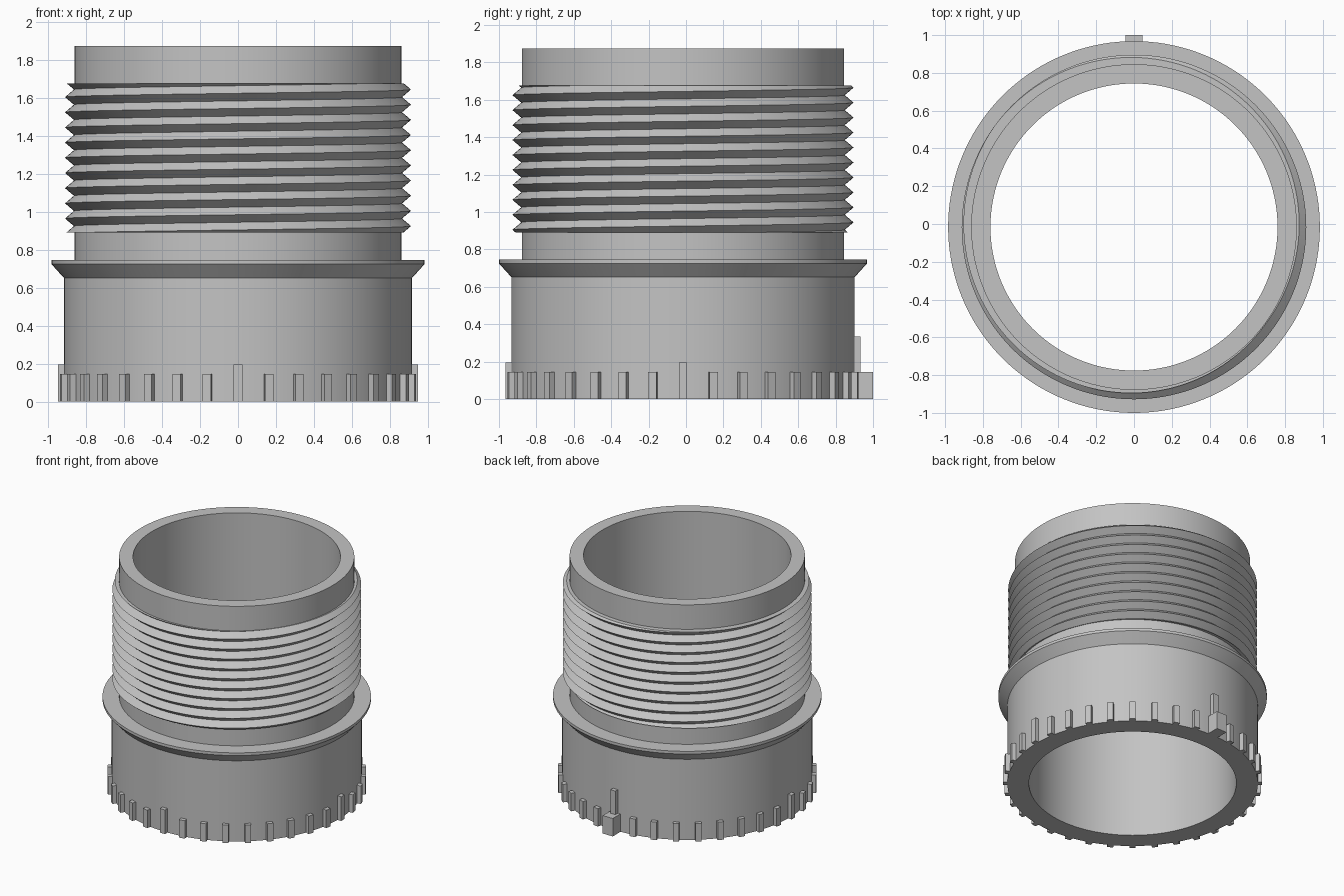
import bpy, bmesh, math
from mathutils import Matrix

cube = bpy.data.objects.get("Cube")
if cube:
    bpy.data.objects.remove(cube, do_unlink=True)

grey = bpy.data.materials.new("plain grey")
grey.use_nodes = True
colour = (0.55, 0.55, 0.55, 1)
grey.diffuse_color = colour
grey.node_tree.nodes["Principled BSDF"].inputs["Base Color"].default_value = colour

AXIS_Y = -0.016      # the ring axis sits forward because of the rear key
SEGMENTS = 144
BODY_R, NECK_R, BORE_R, FLANGE_R = 0.918, 0.862, 0.76, 0.984


def finish(name, bm, smooth=False):
    bmesh.ops.recalc_face_normals(bm, faces=bm.faces)
    mesh = bpy.data.meshes.new(name)
    bm.to_mesh(mesh)
    bm.free()
    mesh.materials.append(grey)
    obj = bpy.data.objects.new(name, mesh)
    obj.location.y = AXIS_Y
    bpy.context.collection.objects.link(obj)
    if smooth:
        bpy.ops.object.select_all(action="DESELECT")
        obj.select_set(True)
        bpy.context.view_layer.objects.active = obj
        bpy.ops.object.shade_smooth_by_angle(angle=math.radians(25))
    return obj


def lathe(name, profile):
    """Turn a closed (radius, height) outline around the axis."""
    bm = bmesh.new()
    rings = []
    for i in range(SEGMENTS):
        a = math.tau * i / SEGMENTS
        rings.append([bm.verts.new((r * math.cos(a), r * math.sin(a), z)) for r, z in profile])
    n = len(profile)
    for i in range(SEGMENTS):
        here, there = rings[i], rings[(i + 1) % SEGMENTS]
        for k in range(n):
            m = (k + 1) % n
            bm.faces.new((here[k], there[k], there[m], here[m]))
    return finish(name, bm, True)


def radial_box(bm, angle, inner, outer, width, height):
    """Add a box standing on the base and pointing outwards."""
    matrix = (Matrix.Rotation(angle, 4, "Z")
              @ Matrix.Translation(((inner + outer) / 2, 0, height / 2))
              @ Matrix.Diagonal((outer - inner, width, height, 1)))
    bmesh.ops.create_cube(bm, size=1, matrix=matrix)


# Hollow tube with base skirt, bevelled flange and neck
lathe("tube_body", [
    (BORE_R, 0), (BODY_R, 0), (BODY_R, 0.652), (FLANGE_R, 0.725),
    (FLANGE_R, 0.747), (NECK_R, 0.747), (NECK_R, 1.875), (BORE_R, 1.875)])

# Right-handed V thread, cut flat at both ends
PITCH, LOW, HIGH = 0.08, 0.89, 1.677
ROOT_R, CREST_R, CREST_Z = 0.865, 0.912, 0.925


def thread_radius(turn, z):
    phase = ((z - CREST_Z) / PITCH - turn) % 1
    return ROOT_R + (CREST_R - ROOT_R) * abs(1 - 2 * phase)


def thread_column(turn):
    """Crests and roots at one angle, with flat closing steps at the ends."""
    points = []
    for k in range(-6, 26):
        z = CREST_Z + PITCH * (turn + k / 2)
        r = ROOT_R if k % 2 else CREST_R
        for limit, over in ((LOW, LOW - z), (HIGH, z - HIGH)):
            if over > 0:
                z = limit
                r = thread_radius(turn, limit) if over <= PITCH / 2 else NECK_R - 0.004
        points.append((r, z))
    return points


bm = bmesh.new()
columns = []
for i in range(SEGMENTS + 1):
    a = math.tau * i / SEGMENTS
    columns.append([bm.verts.new((r * math.cos(a), r * math.sin(a), z))
                    for r, z in thread_column(i / SEGMENTS)])
for left, right in zip(columns, columns[1:]):
    for k in range(len(left) - 1):
        bm.faces.new((left[k], right[k], right[k + 1], left[k + 1]))
bmesh.ops.remove_doubles(bm, verts=bm.verts, dist=0.0002)
bmesh.ops.dissolve_degenerate(bm, edges=bm.edges, dist=0.0001)
finish("screw_thread", bm, True)

# Grip teeth around the base, taller at the quarter points
TOOTH_R, TOOTH_W, TOOTH_H = 0.95, 0.045, 0.145
bm = bmesh.new()
for i in range(36):
    height = 0.335 if i == 9 else 0.195 if i % 9 == 0 else TOOTH_H
    radial_box(bm, math.tau * i / 36, 0.89, TOOTH_R, TOOTH_W, height)
finish("base_teeth", bm)

# Wide locating key at the back
bm = bmesh.new()
radial_box(bm, math.pi / 2, 0.89, 1 - AXIS_Y, 0.09, TOOTH_H)
finish("rear_key", bm)
